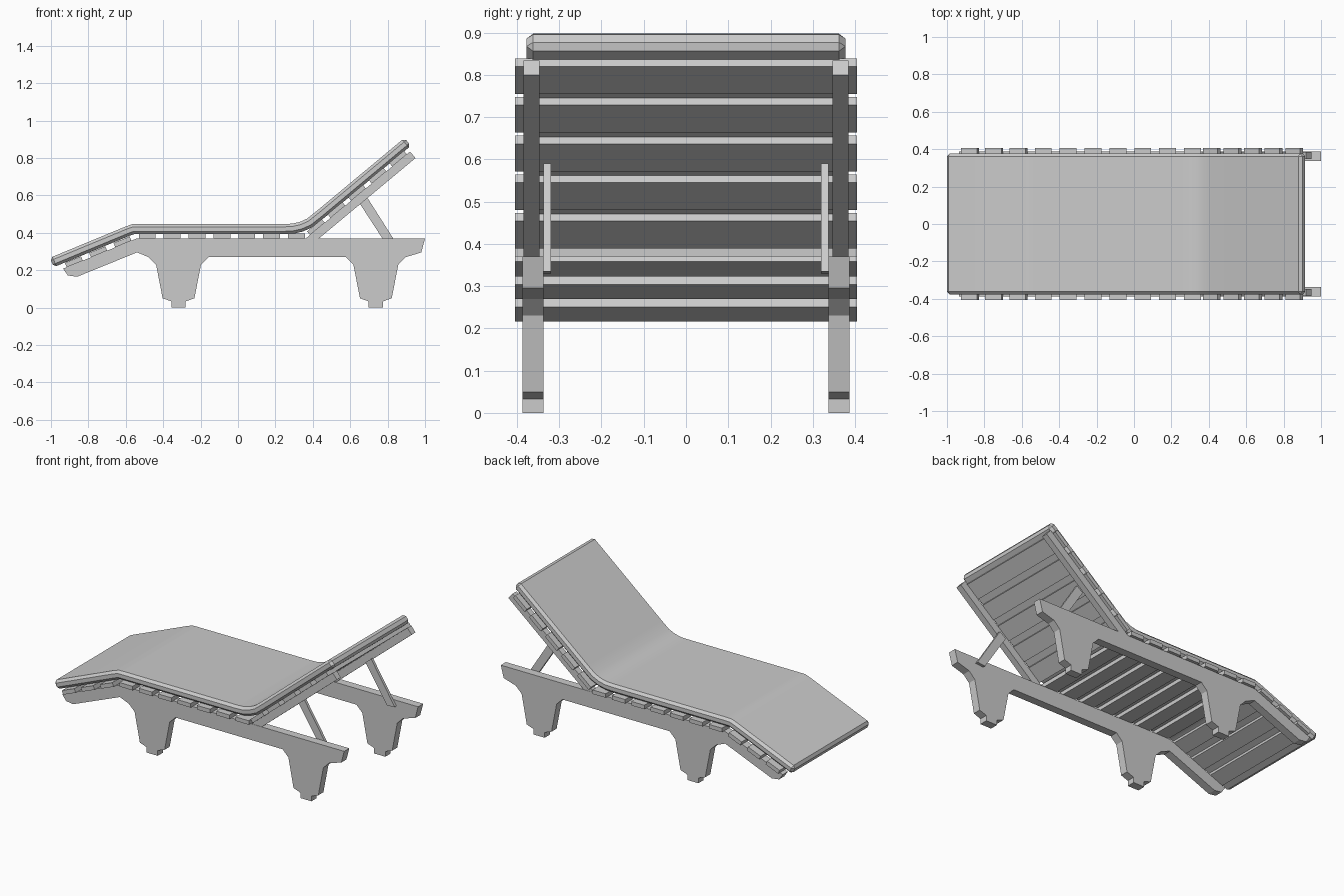
import bpy, bmesh, math
from mathutils import Vector

if "Cube" in bpy.data.objects:
    bpy.data.objects.remove(bpy.data.objects["Cube"])

grey = bpy.data.materials.new("plain grey")
grey.use_nodes = True
COLOUR = (0.6, 0.6, 0.6, 1)
grey.diffuse_color = COLOUR
grey.node_tree.nodes["Principled BSDF"].inputs["Base Color"].default_value = COLOUR


def prism(name, profile, y0, y1):
    """Extrude an (x, z) outline from y0 to y1."""
    bm = bmesh.new()
    face = bm.faces.new([bm.verts.new((x, y0, z)) for x, z in profile])
    ext = bmesh.ops.extrude_face_region(bm, geom=[face])
    moved = [v for v in ext["geom"] if isinstance(v, bmesh.types.BMVert)]
    bmesh.ops.translate(bm, verts=moved, vec=(0, y1 - y0, 0))
    bmesh.ops.recalc_face_normals(bm, faces=bm.faces)
    mesh = bpy.data.meshes.new(name)
    bm.to_mesh(mesh)
    bm.free()
    mesh.materials.append(grey)
    obj = bpy.data.objects.new(name, mesh)
    bpy.context.collection.objects.link(obj)
    return obj


def pair(name, profile, inner, outer):
    prism("left_" + name, profile, inner, outer)
    prism("right_" + name, profile, -outer, -inner)


def slat(name, centre, angle, width, thick=0.025):
    """Plank across the frame, resting on a line through centre."""
    c = Vector(centre)
    d = Vector((math.cos(angle), math.sin(angle))) * width / 2
    n = Vector((-math.sin(angle), math.cos(angle))) * thick
    prism(name, [c - d, c + d, c + d + n, c - d + n], -0.405, 0.405)


# Side frames with shaped legs
def leg(x):
    half = [(0.16, 0.27), (0.12, 0.23), (0.085, 0.05), (0.038, 0.033), (0.038, 0)]
    return [(x + dx, z) for dx, z in half] + [(x - dx, z) for dx, z in reversed(half)]


frame = [(-0.54, 0.37), (1.0, 0.37), (0.98, 0.295)] + leg(0.737) + leg(-0.318)
frame += [(-0.54, 0.295), (-0.86, 0.165), (-0.91, 0.172), (-0.935, 0.208)]
pair("side_frame", frame, 0.337, 0.387)

# Backrest rails and their props
BACK = math.radians(39.8)
FOOT = math.radians(22.3)
along = Vector((math.cos(BACK), math.sin(BACK)))
normal = Vector((-along.y, along.x))
top = Vector((0.92, 0.834))
low = top - along * 0.725
pair("backrest_rail", [low, low - normal * 0.045, top - normal * 0.045, top], 0.347, 0.385)
pair("backrest_prop", [(0.65, 0.558), (0.69, 0.59), (0.852, 0.335), (0.798, 0.33)], 0.32, 0.337)

# Slats of seat, footrest and backrest
for i in range(7):
    slat(f"seat_slat_{i + 1}", (-0.485 + 0.133 * i, 0.37), 0, 0.09)
for i in range(3):
    x = -0.613 - 0.13 * i
    slat(f"footrest_slat_{i + 1}", (x, 0.37 + (x + 0.54) * math.tan(FOOT)), FOOT, 0.093)
for i in range(5):
    slat(f"backrest_slat_{i + 1}", top - along * (0.073 + 0.143 * i), BACK, 0.102)

# Cushion following the bends, with chamfered edges
path = [Vector(p) for p in [(-1.006, 0.266), (-0.6, 0.434), (-0.565, 0.446),
                            (-0.53, 0.447), (0.25, 0.447), (0.29, 0.449),
                            (0.33, 0.458), (0.37, 0.476), (0.42, 0.516), (0.89, 0.907)]]
under = []
for i, p in enumerate(path):
    a = (p - path[max(i - 1, 0)]).normalized()
    b = (path[min(i + 1, len(path) - 1)] - p).normalized()
    t = (a + b).normalized()
    under.append(p + Vector((t.y, -t.x)) * 0.054)

bm = bmesh.new()
rows = [[bm.verts.new((p.x, y, p.y)) for p in line]
        for line, y in ((path, -0.377), (path, 0.377), (under, 0.377), (under, -0.377))]
for k in range(4):
    r, s = rows[k], rows[(k + 1) % 4]
    for i in range(len(path) - 1):
        bm.faces.new((r[i], r[i + 1], s[i + 1], s[i]))
for end in (0, -1):
    bm.faces.new([r[end] for r in rows])
bmesh.ops.recalc_face_normals(bm, faces=bm.faces)
sharp = [e for e in bm.edges if e.calc_face_angle() > math.radians(60)]
bmesh.ops.bevel(bm, geom=sharp, offset=0.015, segments=1, affect="EDGES")
mesh = bpy.data.meshes.new("cushion")
bm.to_mesh(mesh)
bm.free()
mesh.materials.append(grey)
cushion = bpy.data.objects.new("cushion", mesh)
bpy.context.collection.objects.link(cushion)
bpy.context.view_layer.objects.active = cushion
cushion.select_set(True)
bpy.ops.object.shade_smooth_by_angle(angle=math.radians(30))
